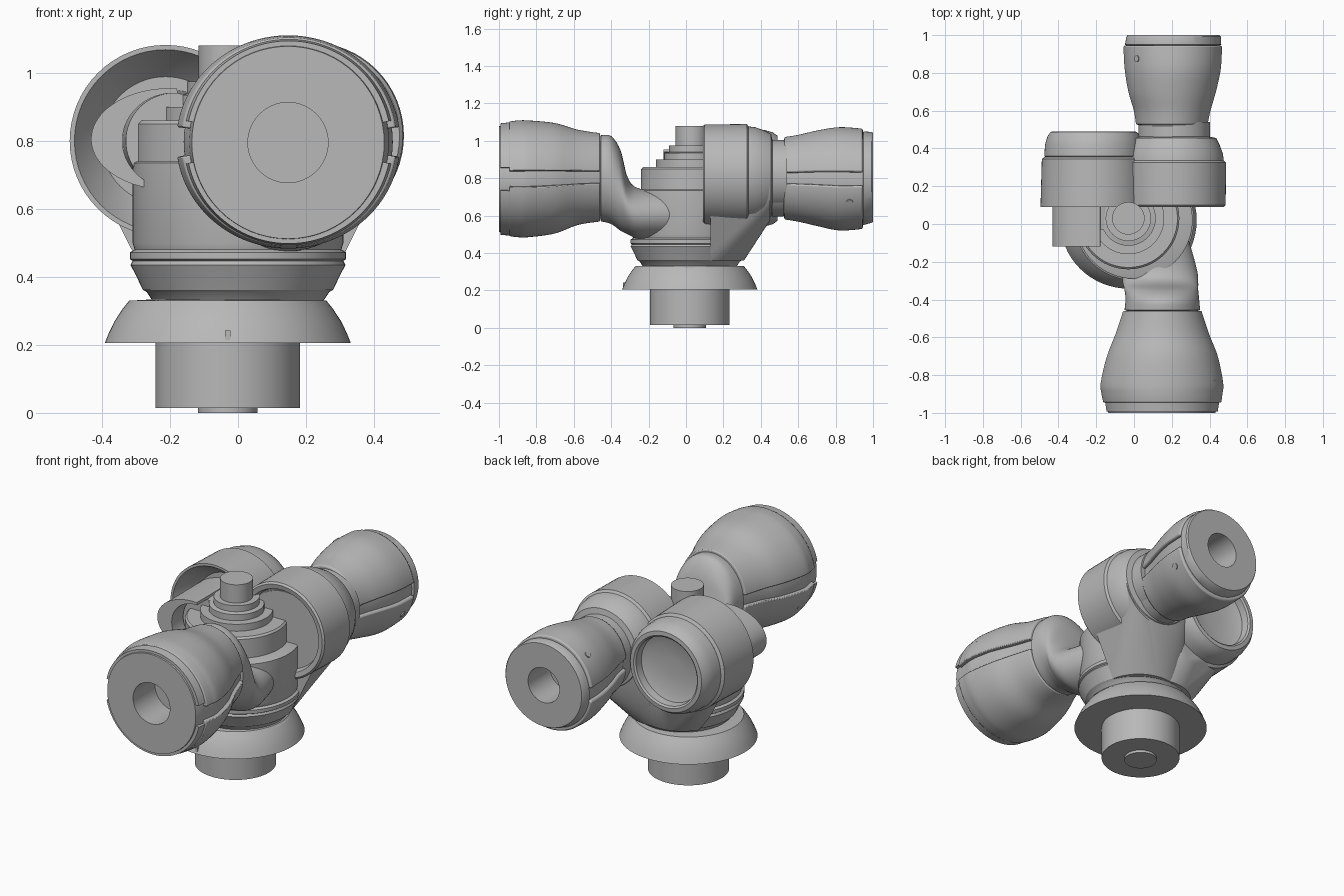
import bpy, bmesh, math
from mathutils import Vector

if "Cube" in bpy.data.objects:
    bpy.data.objects.remove(bpy.data.objects["Cube"])

grey = bpy.data.materials.new("cast_grey")
grey.diffuse_color = (0.48, 0.48, 0.48, 1)
grey.use_nodes = True
grey.node_tree.nodes["Principled BSDF"].inputs["Base Color"].default_value = grey.diffuse_color


def finish(name, bm, angle=32):
    bmesh.ops.recalc_face_normals(bm, faces=bm.faces)
    me = bpy.data.meshes.new(name)
    bm.to_mesh(me)
    bm.free()
    ob = bpy.data.objects.new(name, me)
    bpy.context.collection.objects.link(ob)
    me.materials.append(grey)
    bpy.ops.object.select_all(action='DESELECT')
    ob.select_set(True)
    bpy.context.view_layer.objects.active = ob
    bpy.ops.object.shade_smooth_by_angle(angle=math.radians(angle))
    return ob


def point(axis, t, a, b):
    return Vector((a, t, b)) if axis == 'y' else Vector((a, b, t))


def loft(name, axis, sections, arc=None, n=64):
    """Skin elliptical sections (t, ca, cb, ra, rb) along an axis.
    With an arc, the sections form a closed loop swept over that arc."""
    bm = bmesh.new()
    a0, a1 = arc or (0, 360)
    count = n + 1 if arc else n
    rings = []
    for t, ca, cb, ra, rb in sections:
        ring = []
        for i in range(count):
            a = math.radians(a0 + (a1 - a0) * i / n)
            ring.append(bm.verts.new(point(axis, t, ca + ra * math.cos(a), cb + rb * math.sin(a))))
        rings.append(ring)
    for r, s in zip(rings, rings[1:] + (rings[:1] if arc else [])):
        for i in range(n):
            j = (i + 1) % count
            bm.faces.new((r[i], r[j], s[j], s[i]))
    if arc:
        bm.faces.new([r[0] for r in rings])
        bm.faces.new([r[-1] for r in rings])
    else:
        bm.faces.new(rings[0])
        bm.faces.new(rings[-1])
    return finish(name, bm)


def lathe(name, axis, ca, cb, profile, n=64):
    return loft(name, axis, [(t, ca, cb, r, r) for t, r in profile], n=n)


def smooth(sections, steps=5):
    """Catmull-Rom refinement of section lists."""
    out = []
    for i in range(len(sections) - 1):
        p = [sections[max(0, min(len(sections) - 1, i + k))] for k in (-1, 0, 1, 2)]
        for s in range(steps):
            u = s / steps
            out.append(tuple(0.5 * (2 * b + (c - a) * u + (2 * a - 5 * b + 4 * c - d) * u * u
                                    + (3 * b - a - 3 * c + d) * u ** 3) for a, b, c, d in zip(*p)))
    return out + [sections[-1]]


def grow(sections, d):
    return [(t, a, b, ra + d, rb + d) for t, a, b, ra, rb in sections]


def shell(name, sections, arc, thick):
    return loft(name, 'y', sections + grow(sections, -thick)[::-1], arc)


def panels(name, sections):
    # upper and lower cover shells, leaving a groove on each side
    for label, arc in (("upper", (8, 172)), ("lower", (188, 352))):
        ob = shell(f"{name}_{label}_cover", sections, arc, 0.03)
        bev = ob.modifiers.new("soft_edge", 'BEVEL')
        bev.width, bev.segments, bev.angle_limit = 0.009, 2, math.radians(50)


def screw(name, loc, direction):
    bm = bmesh.new()
    bmesh.ops.create_cone(bm, cap_ends=True, segments=20, radius1=0.017, radius2=0.017, depth=0.026)
    rot = Vector(direction).to_track_quat('Z', 'Y')
    for v in bm.verts:
        v.co = rot @ v.co + Vector(loc)
    finish(name, bm)


def box(name, x0, x1, y0, y1, z0, z1):
    bm = bmesh.new()
    bmesh.ops.create_cube(bm, size=1)
    for v in bm.verts:
        v.co = Vector(((x0 + x1) / 2 + v.co.x * (x1 - x0), (y0 + y1) / 2 + v.co.y * (y1 - y0),
                       (z0 + z1) / 2 + v.co.z * (z1 - z0)))
    finish(name, bm)


# base spigot and skirt
lathe("base_spigot", 'z', -0.03, 0.02, [(0, 0.088), (0.015, 0.088), (0.015, 0.213), (0.21, 0.213)])
lathe("base_skirt", 'z', -0.03, 0.02, [(0.205, 0.2), (0.205, 0.362), (0.235, 0.35), (0.27, 0.333),
                                       (0.305, 0.31), (0.33, 0.29), (0.335, 0.2)])
box("skirt_notch_rib", -0.038, -0.022, -0.338, -0.30, 0.205, 0.242)

# central body with collar and stepped saddle
lathe("body", 'z', 0.0, 0.02, [(0.32, 0.27), (0.33, 0.25), (0.335, 0.255), (0.355, 0.268), (0.362, 0.28),
                               (0.40, 0.298), (0.435, 0.316), (0.447, 0.31), (0.452, 0.318),
                               (0.472, 0.318), (0.48, 0.304), (0.50, 0.31), (0.735, 0.31),
                               (0.74, 0.30), (0.74, 0.1)])
lathe("saddle_boss", 'z', -0.03, 0.03, [(0.70, 0.27), (0.85, 0.27), (0.86, 0.26), (0.86, 0.19),
                                        (0.90, 0.19), (0.90, 0.145), (0.935, 0.145), (0.94, 0.12),
                                        (0.975, 0.12), (0.975, 0.086), (1.08, 0.086)])


# blended necks from the body to the two rear couplings, cut flat in front
def neck(name, cx, y_start, y_end):
    bm = bmesh.new()
    rings = [('z', 0.36, cx * 0.2, 0.09, 0.22), ('z', 0.50, cx * 0.35, 0.15, 0.22),
             ('y', 0.13, cx, 0.79, 0.235), ('y', y_end, cx, 0.80, 0.225)]
    for axis, t, a, b, r in rings:
        for i in range(64):
            w = 2 * math.pi * i / 64
            bm.verts.new(point(axis, t, a + r * math.cos(w), b + r * math.sin(w)))
    res = bmesh.ops.convex_hull(bm, input=bm.verts)
    junk = {v for v in res["geom_interior"] + res["geom_unused"] if isinstance(v, bmesh.types.BMVert)}
    bmesh.ops.delete(bm, geom=list(junk), context='VERTS')
    cut = bmesh.ops.bisect_plane(bm, geom=bm.verts[:] + bm.edges[:] + bm.faces[:], plane_co=(0, y_start, 0),
                                 plane_no=(0, -1, 0), clear_outer=True)
    bmesh.ops.holes_fill(bm, edges=[e for e in cut["geom_cut"] if isinstance(e, bmesh.types.BMEdge)])
    finish(name, bm, 40)


neck("right_neck", 0.21, 0.13, 0.45)
neck("left_neck", -0.21, 0.21, 0.36)

# front port: flared barrel, blind hole and neck into the body
front = smooth([(-0.945, 0.15, 0.797, 0.316, 0.306), (-0.90, 0.148, 0.797, 0.324, 0.312),
                (-0.84, 0.148, 0.797, 0.328, 0.312), (-0.70, 0.15, 0.80, 0.297, 0.295),
                (-0.58, 0.15, 0.805, 0.25, 0.255), (-0.46, 0.15, 0.805, 0.21, 0.236)])
loft("front_port", 'y',
     [(-0.80, 0.147, 0.795, 0.118, 0.118), (-1.0, 0.147, 0.795, 0.118, 0.118),
      (-1.0, 0.147, 0.795, 0.283, 0.283), (-0.95, 0.15, 0.797, 0.294, 0.29)]
     + grow(front, -0.022)
     + smooth([(-0.455, 0.15, 0.80, 0.20, 0.230), (-0.40, 0.15, 0.79, 0.195, 0.235),
               (-0.35, 0.145, 0.735, 0.195, 0.215), (-0.31, 0.14, 0.65, 0.2, 0.15),
               (-0.25, 0.135, 0.61, 0.2, 0.135), (-0.12, 0.12, 0.605, 0.18, 0.13),
               (0.0, 0.11, 0.605, 0.15, 0.12)]))
panels("front_port", front)
for label, arc in (("upper", (12, 168)), ("lower", (192, 348))):
    shell(f"front_port_{label}_lip", [(-0.992, 0.149, 0.796, 0.301, 0.298),
                                     (-0.94, 0.149, 0.796, 0.309, 0.303)], arc, 0.02)

# right rear coupling and its long port
lathe("right_coupling", 'y', 0.213, 0.815, [(0.14, 0.20), (0.13, 0.225), (0.095, 0.235), (0.09, 0.262),
                                           (0.10, 0.272), (0.325, 0.275), (0.335, 0.262), (0.37, 0.258),
                                           (0.42, 0.24), (0.455, 0.222), (0.462, 0.19), (0.54, 0.19)])
rear = smooth([(0.525, 0.20, 0.80, 0.192, 0.22), (0.60, 0.202, 0.80, 0.206, 0.232),
               (0.70, 0.202, 0.80, 0.235, 0.255), (0.82, 0.205, 0.797, 0.258, 0.276),
               (0.945, 0.205, 0.797, 0.265, 0.268)])
loft("rear_port", 'y',
     [(0.46, 0.20, 0.80, 0.175, 0.205), (0.52, 0.20, 0.80, 0.175, 0.205)] + grow(rear, -0.02)
     + [(0.95, 0.207, 0.80, 0.255, 0.25), (0.992, 0.21, 0.805, 0.25, 0.243), (1.0, 0.21, 0.805, 0.243, 0.238),
        (1.0, 0.21, 0.805, 0.10, 0.10), (0.80, 0.21, 0.805, 0.10, 0.10)])
panels("rear_port", rear)

# left rear short port: hollow front, rounded cap with a dished end
lathe("left_port", 'y', -0.213, 0.80, [(0.24, 0.155), (0.20, 0.20), (0.09, 0.268), (0.09, 0.282),
                                      (0.345, 0.275), (0.355, 0.258), (0.36, 0.262), (0.42, 0.258),
                                      (0.465, 0.245), (0.488, 0.228), (0.49, 0.205), (0.482, 0.195),
                                      (0.44, 0.19), (0.425, 0.15), (0.418, 0.05)])

# crescent collar in front of the left port, thinning towards its lower end
loft("crescent_collar", 'y', [(-0.12, -0.20, 0.805, 0.232, 0.15), (0.22, -0.20, 0.805, 0.232, 0.15),
                              (0.22, -0.19, 0.80, 0.15, 0.14), (-0.12, -0.19, 0.80, 0.15, 0.14)],
     (85, 250), 40)
lathe("left_inner_hub", 'y', -0.19, 0.80, [(-0.03, 0.08), (-0.03, 0.14), (0.24, 0.15)])

# cover screws
for i, (cx, cz, y, r, deg) in enumerate([
        (0.148, 0.797, -0.84, 0.318, 28), (0.148, 0.805, -0.50, 0.220, 38),
        (0.205, 0.797, 0.875, 0.265, -28), (0.205, 0.797, 0.875, 0.268, 135),
        (0.148, 0.797, -0.84, 0.318, 208), (0.148, 0.805, -0.50, 0.220, 218)]):
    d = Vector((math.cos(math.radians(deg)), 0, math.sin(math.radians(deg))))
    screw(f"cover_screw_{i + 1}", Vector((cx, y, cz)) + d * (r - 0.008), d)
